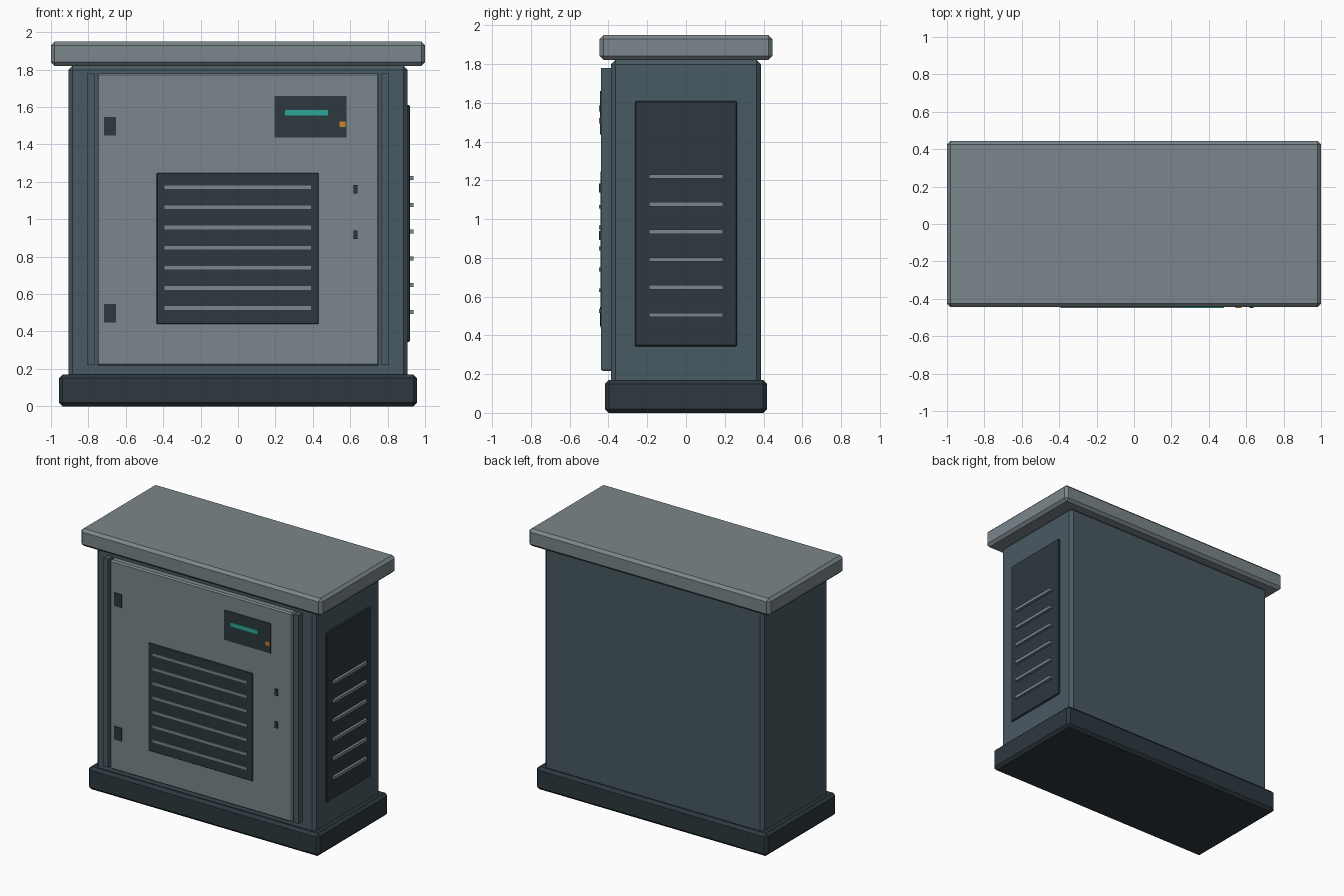
import bpy
import bmesh

if "Cube" in bpy.data.objects:
    bpy.data.objects.remove(bpy.data.objects["Cube"])


def material(name, r, g, b):
    m = bpy.data.materials.new(name)
    m.diffuse_color = tuple((c / 255) ** 2.2 for c in (r, g, b)) + (1,)
    m.use_nodes = True
    m.node_tree.nodes["Principled BSDF"].inputs["Base Color"].default_value = m.diffuse_color
    return m


LIGHT = material("light_grey", 122, 133, 138)
BODY = material("slate", 74, 90, 98)
DARK = material("dark_slate", 48, 59, 65)
TEAL = material("teal", 48, 165, 150)
AMBER = material("amber", 200, 130, 50)


def box(name, x, y, z, mat, bevel=0.0):
    """Box from (min, max) ranges, with an optional single-segment chamfer."""
    bm = bmesh.new()
    bmesh.ops.create_cube(bm, size=1)
    for v in bm.verts:
        v.co = [r[0] if c < 0 else r[1] for c, r in zip(v.co, (x, y, z))]
    mesh = bpy.data.meshes.new(name)
    bm.to_mesh(mesh)
    bm.free()
    mesh.materials.append(mat)
    ob = bpy.data.objects.new(name, mesh)
    bpy.context.collection.objects.link(ob)
    if bevel:
        mod = ob.modifiers.new("chamfer", 'BEVEL')
        mod.width = bevel
        mod.segments = 1
    return ob


# Main cabinet
box("plinth", (-0.957, 0.957), (-0.418, 0.418), (0, 0.17), DARK, 0.02)
box("cabinet_body", (-0.907, 0.907), (-0.387, 0.387), (0.14, 1.82), BODY, 0.022)
box("roof", (-1, 1), (-0.445, 0.445), (1.82, 1.95), LIGHT, 0.02)

# Door with a trim strip on each side
box("door", (-0.755, 0.755), (-0.438, -0.38), (0.215, 1.78), LIGHT, 0.01)
for side, s in (("left", -1), ("right", 1)):
    box(f"door_strip_{side}", sorted((s * 0.768, s * 0.807)), (-0.438, -0.38),
        (0.22, 1.78), BODY)

# Hinges and lock bolts
for i, z in enumerate((0.497, 1.497)):
    box(f"hinge_{i + 1}", (-0.717, -0.653), (-0.444, -0.43), (z - 0.049, z + 0.049), DARK)
for i, z in enumerate((0.916, 1.16)):
    box(f"latch_{i + 1}", (0.617, 0.64), (-0.449, -0.43), (z - 0.023, z + 0.023), DARK)

# Front grille
box("front_grille", (-0.437, 0.433), (-0.442, -0.42), (0.437, 1.25), DARK, 0.006)
for i in range(7):
    z = 0.525 + i * 0.1077
    box(f"front_slat_{i + 1}", (-0.393, 0.39), (-0.449, -0.43), (z - 0.01, z + 0.01), LIGHT)

# Control panel
box("control_panel", (0.195, 0.58), (-0.443, -0.43), (1.437, 1.66), DARK)
box("display", (0.252, 0.48), (-0.449, -0.43), (1.555, 1.585), TEAL)
box("indicator", (0.543, 0.576), (-0.449, -0.43), (1.492, 1.522), AMBER)

# Side vent, right side only
box("side_vent", (0.89, 0.919), (-0.263, 0.263), (0.343, 1.61), DARK, 0.006)
for i in range(6):
    z = 0.505 + i * 0.143
    box(f"side_slat_{i + 1}", (0.9, 0.938), (-0.192, 0.192), (z - 0.011, z + 0.011), LIGHT)
